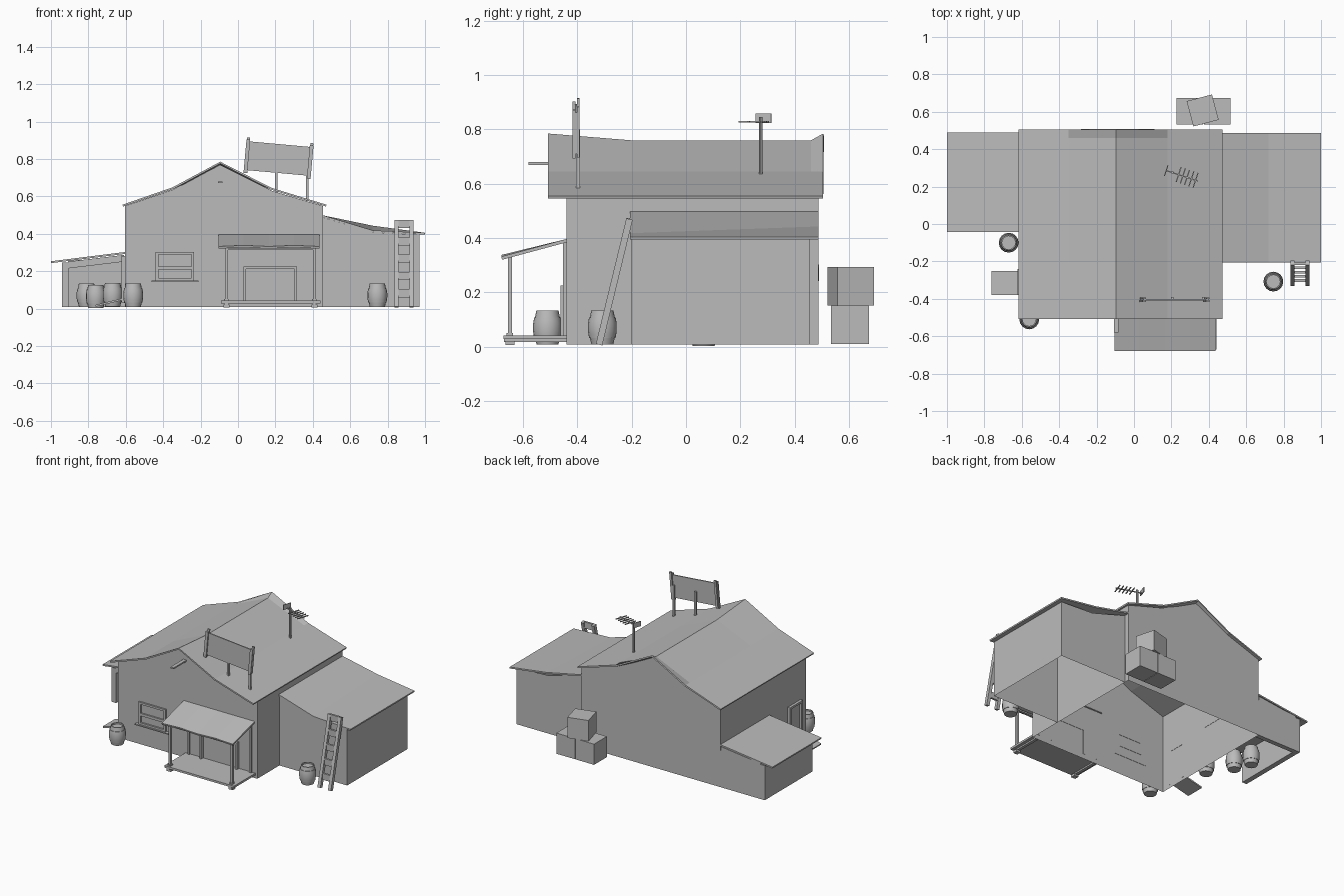
import bpy, bmesh, math
from mathutils import Vector, Matrix

cube = bpy.data.objects.get("Cube")
if cube:
    bpy.data.objects.remove(cube)

grey = bpy.data.materials.new("plain grey")
grey.use_nodes = True
grey.diffuse_color = (0.5, 0.5, 0.5, 1)
grey.node_tree.nodes["Principled BSDF"].inputs["Base Color"].default_value = (0.5, 0.5, 0.5, 1)


def finish(name, bm):
    bmesh.ops.recalc_face_normals(bm, faces=bm.faces[:])
    mesh = bpy.data.meshes.new(name)
    bm.to_mesh(mesh)
    bm.free()
    mesh.materials.append(grey)
    ob = bpy.data.objects.new(name, mesh)
    bpy.context.collection.objects.link(ob)
    return ob


def box(name, lo, hi, matrix=None):
    """Box between two corners, optionally moved by a matrix."""
    lo, hi = Vector(lo), Vector(hi)
    bm = bmesh.new()
    bmesh.ops.create_cube(bm, size=1)
    bmesh.ops.scale(bm, vec=hi - lo, verts=bm.verts)
    bmesh.ops.translate(bm, vec=(lo + hi) / 2, verts=bm.verts)
    if matrix:
        bm.transform(matrix)
    return finish(name, bm)


def frame(name, lo, hi, t, matrix=None, bottom=True):
    """Rectangular frame in the xz plane."""
    (x0, y0, z0), (x1, y1, z1) = lo, hi
    box(name + "_left_jamb", lo, (x0 + t, y1, z1), matrix)
    box(name + "_right_jamb", (x1 - t, y0, z0), hi, matrix)
    box(name + "_head", (x0 + t, y0, z1 - t), (x1 - t, y1, z1), matrix)
    if bottom:
        box(name + "_foot", (x0 + t, y0, z0), (x1 - t, y1, z0 + t), matrix)


def sheet(name, xs, ys, height, thick=0.01):
    """Thin roof following height(x, y) over a grid."""
    bm = bmesh.new()
    rows = [[bm.verts.new((x, y, height(i, j))) for i, x in enumerate(xs)] for j, y in enumerate(ys)]
    for a, b in zip(rows, rows[1:]):
        for i in range(len(xs) - 1):
            bm.faces.new((a[i], a[i + 1], b[i + 1], b[i]))
    ob = finish(name, bm)
    if ob.data.polygons[0].normal.z < 0:
        ob.data.flip_normals()
    mod = ob.modifiers.new("thickness", "SOLIDIFY")
    mod.thickness = thick
    mod.offset = -1
    return ob


def shell(name, outline, y0, y1):
    """Walls from an xz outline; floor and ceiling stay open."""
    bm = bmesh.new()
    front = [bm.verts.new((x, y0, z)) for x, z in outline]
    back = [bm.verts.new((x, y1, z)) for x, z in outline]
    bm.faces.new(front)
    bm.faces.new(back[::-1])
    bm.faces.new((front[0], front[1], back[1], back[0]))
    bm.faces.new((front[-1], front[-2], back[-2], back[-1]))
    return finish(name, bm)


def rod(name, a, b, r, sides=8):
    a, b = Vector(a), Vector(b)
    bm = bmesh.new()
    bmesh.ops.create_cone(bm, cap_ends=True, segments=sides, radius1=r, radius2=r, depth=(b - a).length)
    bm.transform(Matrix.Translation((a + b) / 2) @ (b - a).to_track_quat("Z", "Y").to_matrix().to_4x4())
    return finish(name, bm)


# Main house
shell("house_walls", [(-0.605, 0.008), (-0.605, 0.548), (-0.35, 0.635), (-0.095, 0.768),
                      (0.18, 0.63), (0.455, 0.548), (0.455, 0.008)], -0.44, 0.487)
ridge = [0.555, 0.648, 0.785, 0.645, 0.555]
sag = [0, 0.025, 0.025, 0]
sheet("house_roof", [-0.618, -0.35, -0.095, 0.18, 0.473], [-0.508, -0.2, 0.46, 0.505],
      lambda i, j: ridge[i] - (sag[j] if i == 2 else 0))
box("gable_beam", (-0.107, -0.58, 0.67), (-0.083, -0.43, 0.68))

# Right annex with a sagging roof
shell("right_annex_walls", [(0.455, 0.008), (0.455, 0.487), (0.72, 0.408), (0.97, 0.395), (0.97, 0.008)],
      -0.2, 0.455)
annex_z = [0.498, 0.418, 0.405]
sheet("right_annex_roof", [0.455, 0.72, 1.0], [-0.207, 0.487],
      lambda i, j: annex_z[i] + (0.025 if i == 1 and j else 0))

# Left lean-to, open at the front
box("left_shed_side_wall", (-0.94, -0.03, 0.008), (-0.905, 0.487, 0.245))
box("left_shed_back_wall", (-0.905, 0.455, 0.008), (-0.605, 0.487, 0.26))
slope = Matrix.Translation((-0.905, 0, 0.215)) @ Matrix.Rotation(-0.12, 4, "Y")
box("left_shed_ceiling", (0, -0.03, 0), (0.302, 0.487, 0.036), slope)
shed_z = [0.253, 0.302]
sheet("left_shed_roof", [-1.0, -0.605], [-0.042, 0.49], lambda i, j: shed_z[i])

# Porch
box("porch_floor", (-0.09, -0.672, 0.028), (0.44, -0.44, 0.042))
porch_z = [0.332, 0.398]
porch_roof = sheet("porch_roof", [-0.105, 0.03, 0.165, 0.3, 0.435], [-0.68, -0.435],
                   lambda i, j: porch_z[j] + (0.006 if i % 2 else 0) * (1 - j), 0.012)
for x in (-0.062, 0.408):
    box("porch_post", (x - 0.008, -0.656, 0.006), (x + 0.008, -0.64, 0.335))
    box("porch_post_base", (x - 0.016, -0.664, 0.006), (x + 0.016, -0.632, 0.022))
    box("porch_post_collar", (x - 0.012, -0.66, 0.042), (x + 0.012, -0.636, 0.05))
    box("porch_wall_post", (x - 0.007, -0.452, 0.042), (x + 0.007, -0.438, 0.385))
    box("porch_joist", (x - 0.01, -0.67, 0.018), (x + 0.01, -0.44, 0.028))
box("porch_roof_rail", (-0.07, -0.656, 0.312), (0.416, -0.64, 0.322))
frame("front_door_frame", (0.03, -0.462, 0.042), (0.315, -0.438, 0.225), 0.014, bottom=False)

# Front window
frame("window_frame", (-0.44, -0.452, 0.148), (-0.235, -0.438, 0.302), 0.014)
box("window_crossbar", (-0.426, -0.45, 0.208), (-0.249, -0.438, 0.226))
box("window_sill", (-0.462, -0.462, 0.142), (-0.21, -0.438, 0.149))

# Side door and its ramp
side = Matrix.Translation((-0.605, -0.31, 0)) @ Matrix.Rotation(-math.pi / 2, 4, "Z")
frame("side_door_frame", (-0.07, -0.018, 0.03), (0.07, 0.002, 0.28), 0.014, side, bottom=False)
ramp = Matrix.Translation((-0.76, -0.315, 0.01)) @ Matrix.Rotation(-0.24, 4, "Y")
box("side_ramp", (0, -0.065, 0), (0.158, 0.065, 0.01), ramp)

# Tilted signboard on the roof
tilt = Matrix.Translation((0.217, -0.4, 0.802)) @ Matrix.Rotation(0.09, 4, "Y")
box("signboard", (-0.175, -0.009, -0.077), (0.175, -0.001, 0.077), tilt)
for x in (-0.17, 0.17):
    box("signboard_batten", (x - 0.01, -0.018, -0.093), (x + 0.01, -0.007, 0.086), tilt)
    box("signboard_upright", (x - 0.008, -0.002, -0.09), (x + 0.008, 0.008, 0.098), tilt)
for x, z in ((0.205, 0.61), (0.37, 0.575)):
    box("signboard_post", (x - 0.007, -0.404, z), (x + 0.007, -0.39, 0.8))

# Roof aerial
rod("aerial_mast", (0.205, 0.275, 0.62), (0.205, 0.275, 0.845), 0.007)
aim = Matrix.Translation((0.205, 0.275, 0.828)) @ Matrix.Rotation(-0.32, 4, "Z")
box("aerial_boom", (-0.035, -0.003, -0.003), (0.145, 0.003, 0.003), aim)
for k in range(5):
    x = 0.035 + k * 0.024
    box("aerial_element", (x - 0.003, -0.042, -0.003), (x + 0.003, 0.042, 0.003), aim)
box("aerial_reflector", (-0.037, -0.03, -0.004), (-0.032, 0.03, 0.03), aim)

# Crates behind the house
for x in (0.228, 0.373):
    box("crate", (x, 0.533, 0.01), (x + 0.142, 0.673, 0.152))
turn = Matrix.Translation((0.367, 0.607, 0.152)) @ Matrix.Rotation(0.26, 4, "Z")
box("top_crate", (-0.07, -0.07, 0), (0.07, 0.07, 0.142), turn)

# Ladder leaning on the right annex
foot, top = Vector((0, -0.32, 0.008)), Vector((0, -0.208, 0.47))
for x in (0.847, 0.927):
    a = math.atan2(top.y - foot.y, top.z - foot.z)
    lean = Matrix.Translation((x, foot.y, foot.z)) @ Matrix.Rotation(-a, 4, "X")
    box("ladder_rail", (-0.011, -0.012, 0), (0.011, 0.012, (top - foot).length), lean)
for k in range(5):
    p = foot.lerp(top, 0.16 + k * 0.2)
    box("ladder_rung", (0.855, p.y - 0.007, p.z - 0.022), (0.92, p.y + 0.007, p.z + 0.022))


# Barrels: lathed staves with hoops and a sunken lid
def barrel(x, y, z):
    profile = [(0, 0), (0.04, 0), (0.046, 0.025), (0.049, 0.025), (0.051, 0.037), (0.053, 0.05),
               (0.053, 0.075), (0.051, 0.088), (0.049, 0.1), (0.046, 0.1), (0.041, 0.125),
               (0.035, 0.125), (0.035, 0.115), (0, 0.115)]
    bm = bmesh.new()
    verts = [bm.verts.new((r, 0, h)) for r, h in profile]
    edges = [bm.edges.new(pair) for pair in zip(verts, verts[1:])]
    bmesh.ops.spin(bm, geom=verts + edges, cent=(0, 0, 0), axis=(0, 0, 1), angle=math.tau, steps=16)
    bmesh.ops.remove_doubles(bm, verts=bm.verts[:], dist=0.0002)
    ob = finish("barrel", bm)
    ob.location = (x, y, z)
    bpy.ops.object.select_all(action="DESELECT")
    ob.select_set(True)
    bpy.context.view_layer.objects.active = ob
    bpy.ops.object.shade_smooth_by_angle(angle=math.radians(35))


for spot in ((0.745, -0.308, 0.008), (-0.56, -0.51, 0.008), (-0.67, -0.1, 0.012),
             (-0.76, 0.065, 0.002), (-0.81, 0.17, 0.008)):
    barrel(*spot)
